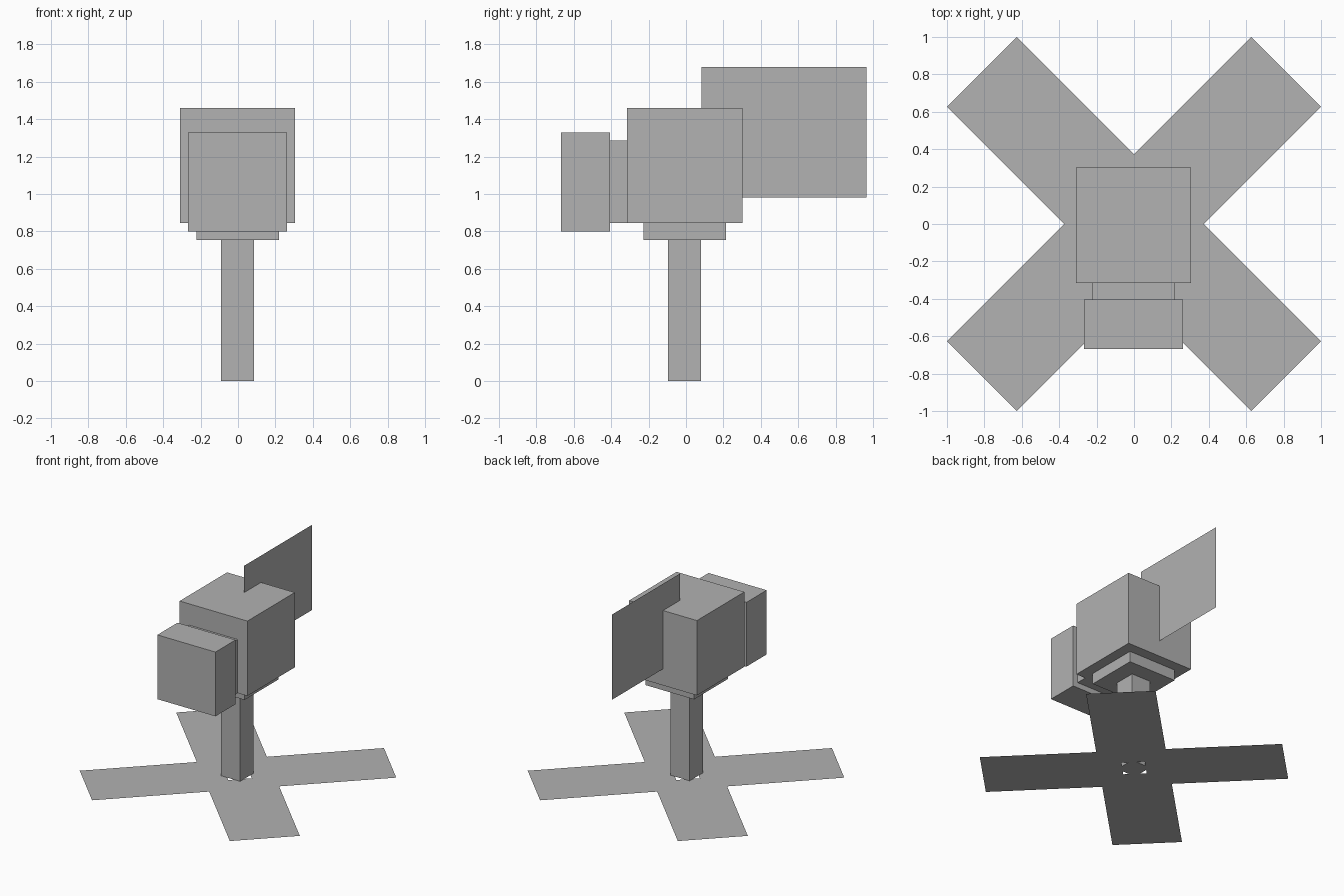
import bpy
import bmesh
from mathutils import Matrix, Vector

cube = bpy.data.objects.get("Cube")
if cube:
    bpy.data.objects.remove(cube, do_unlink=True)

# Single plain grey material
GREY = (0.445, 0.445, 0.445, 1)
grey = bpy.data.materials.new("plain grey")
grey.use_nodes = True
grey.diffuse_color = GREY
grey.node_tree.nodes["Principled BSDF"].inputs["Base Color"].default_value = GREY


def add_object(name, bm):
    mesh = bpy.data.meshes.new(name)
    bm.to_mesh(mesh)
    bm.free()
    mesh.materials.append(grey)
    obj = bpy.data.objects.new(name, mesh)
    bpy.context.collection.objects.link(obj)
    return obj


def box(name, low, high):
    low, high = Vector(low), Vector(high)
    bm = bmesh.new()
    place = Matrix.Translation((low + high) / 2) @ Matrix.Diagonal((*(high - low), 1))
    bmesh.ops.create_cube(bm, size=1, matrix=place)
    return add_object(name, bm)


# Centre line of the stacked boxes
CX, CY = -0.002, -0.007


def centred_box(name, half, bottom, top):
    return box(name, (CX - half, CY - half, bottom), (CX + half, CY + half, top))


# Flat cross base: four arms around a square ring with a diamond opening
ARM, REACH, HOLE = 0.2645, 1.15, 0.089
bm = bmesh.new()
for turn in range(4):
    rot = Matrix.Rotation(0.785398 + turn * 1.570796, 3, "Z")
    for inner, outer, w_in, w_out in ((HOLE, ARM, HOLE, ARM), (ARM, REACH, ARM, ARM)):
        corners = ((inner, -w_in), (outer, -w_out), (outer, w_out), (inner, w_in))
        bm.faces.new([bm.verts.new(rot @ Vector((x, y, 0))) for x, y in corners])
bmesh.ops.remove_doubles(bm, verts=bm.verts[:], dist=0.001)
add_object("cross_base", bm)

# Post, mounting flange and main housing
centred_box("post", 0.088, 0, 0.755)
centred_box("mounting_flange", 0.22, 0.755, 0.845)
centred_box("main_housing", 0.308, 0.845, 1.46)

# Neck and head box on the front
box("neck", (CX - 0.22, -0.405, 0.845), (CX + 0.22, -0.315, 1.285))
box("front_head", (CX - 0.264, -0.667, 0.80), (CX + 0.264, -0.405, 1.328))

# Single-sheet tail vane rising from the housing towards the back
bm = bmesh.new()
outline = ((0.083, 0.98), (0.965, 0.98), (0.965, 1.68), (0.083, 1.68))
bm.faces.new([bm.verts.new((CX, y, z)) for y, z in outline])
add_object("tail_vane", bm)
